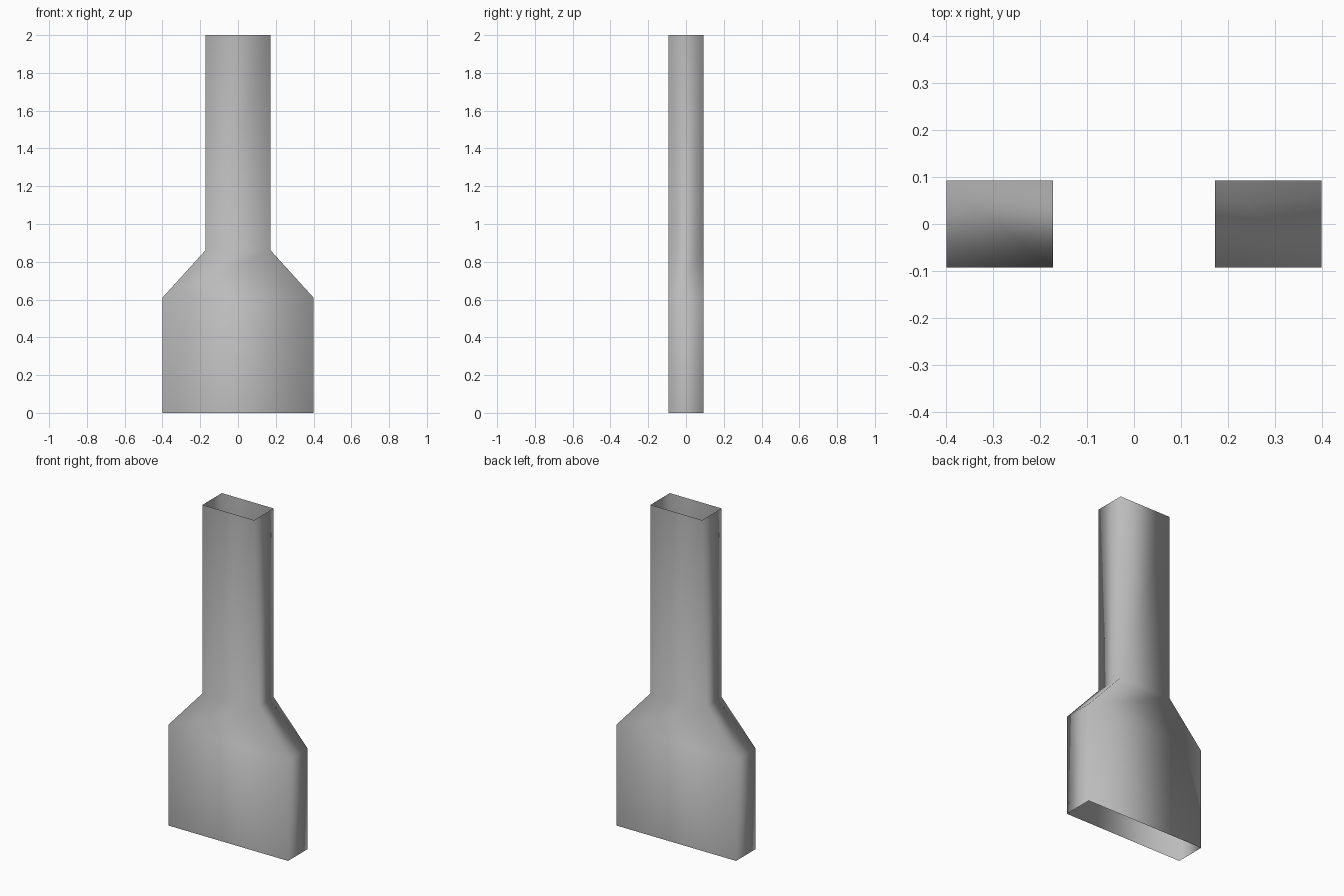
import bpy
import bmesh

cube = bpy.data.objects.get("Cube")
if cube:
    bpy.data.objects.remove(cube)

# Plain grey sheet material
grey = bpy.data.materials.new("plain grey")
grey.use_nodes = True
colour = (0.5, 0.5, 0.5, 1)
grey.diffuse_color = colour
grey.node_tree.nodes["Principled BSDF"].inputs["Base Color"].default_value = colour

# Open rectangular duct: half width at each height, constant depth
HALF_DEPTH = 0.093
PROFILE = [(0.4, 0), (0.4, 0.61), (0.173, 0.86), (0.173, 2)]
CORNERS = [(-1, -1), (1, -1), (1, 1), (-1, 1)]

bm = bmesh.new()
rings = [[bm.verts.new((sx * w, sy * HALF_DEPTH, z)) for sx, sy in CORNERS]
         for w, z in PROFILE]
for low, high in zip(rings, rings[1:]):
    for i in range(4):
        j = (i + 1) % 4
        face = bm.faces.new((low[i], low[j], high[j], high[i]))
        face.smooth = True

mesh = bpy.data.meshes.new("duct_reducer")
bm.to_mesh(mesh)
bm.free()
mesh.materials.append(grey)
duct = bpy.data.objects.new("duct_reducer", mesh)
bpy.context.collection.objects.link(duct)
